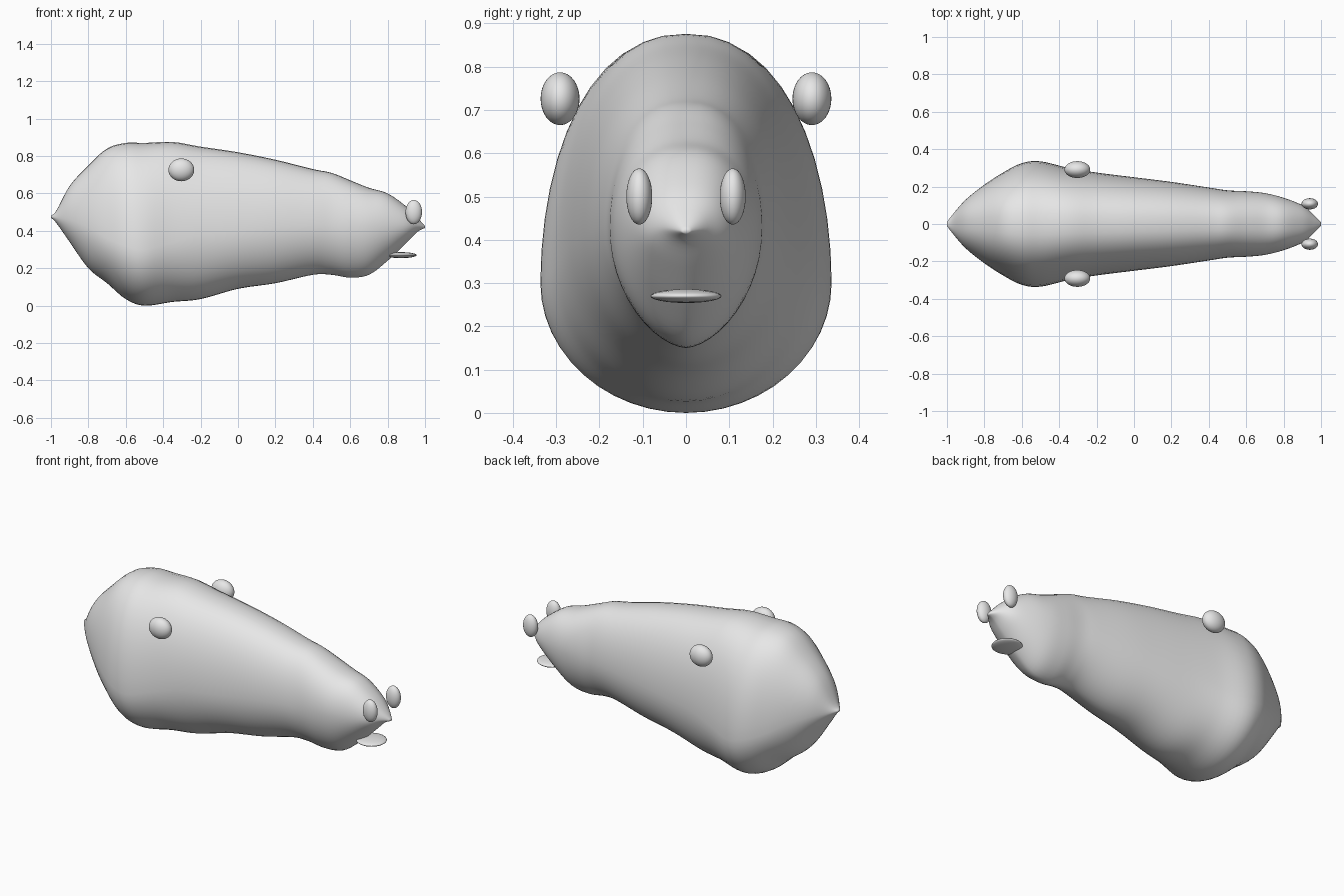
import bpy
import bmesh
from math import cos, sin, pi
from mathutils import Vector

if "Cube" in bpy.data.objects:
    bpy.data.objects.remove(bpy.data.objects["Cube"], do_unlink=True)

grey = bpy.data.materials.new("plain grey")
grey.use_nodes = True
grey.diffuse_color = (0.8, 0.8, 0.8, 1)
grey.node_tree.nodes["Principled BSDF"].inputs["Base Color"].default_value = (0.8, 0.8, 0.8, 1)


def finish(name, bm):
    mesh = bpy.data.meshes.new(name)
    bmesh.ops.recalc_face_normals(bm, faces=bm.faces)
    bm.to_mesh(mesh)
    bm.free()
    mesh.materials.append(grey)
    mesh.shade_smooth()
    obj = bpy.data.objects.new(name, mesh)
    bpy.context.collection.objects.link(obj)
    return obj


def ellipsoid(name, centre, radii):
    bm = bmesh.new()
    bmesh.ops.create_uvsphere(bm, u_segments=32, v_segments=16, radius=1)
    bmesh.ops.scale(bm, vec=radii, verts=bm.verts)
    bmesh.ops.translate(bm, vec=centre, verts=bm.verts)
    return finish(name, bm)


def spline(a, b, c, d, t):
    """Smooth curve between b and c."""
    return [q + t / 2 * (r - p + t * (2 * p - 5 * q + 4 * r - s + t * (3 * (q - r) + s - p)))
            for p, q, r, s in zip(a, b, c, d)]


# Body sections from tail to nose: x, bottom, top, half width, height of widest point
SECTIONS = [
    (-1, .47, .48, .01, .475), (-.97, .44, .51, .05, .47), (-.9, .34, .64, .13, .46),
    (-.8, .2, .75, .21, .42), (-.7, .12, .84, .275, .36), (-.6, .035, .87, .325, .32),
    (-.5, 0, .87, .335, .3), (-.35, .02, .875, .3, .34), (-.2, .035, .85, .275, .38),
    (0, .09, .82, .25, .4), (.2, .12, .78, .225, .42), (.4, .165, .73, .195, .43),
    (.5, .165, .71, .18, .43), (.6, .15, .67, .175, .43), (.7, .165, .63, .165, .43),
    (.8, .24, .6, .14, .43), (.9, .335, .53, .1, .43), (.96, .395, .47, .05, .43),
    (1, .415, .425, .008, .42),
]
SIDES = 48
STEPS = 5


def section_ring(bm, x, low, high, width, middle):
    ring = []
    front = min(max(x, 0), .6) / .6
    for i in range(SIDES):
        angle = 2 * pi * i / SIDES
        c, s = cos(angle), sin(angle)
        # Fuller back at the top, pointed belly toward the nose
        power = .85 if s > 0 else 1 + .2 * front
        y = width * abs(c) ** power * (1 if c > 0 else -1)
        z = middle + s * (high - middle if s > 0 else middle - low)
        ring.append(bm.verts.new((x, y, z)))
    return ring


bm = bmesh.new()
rings = []
last = len(SECTIONS) - 1
for i in range(last):
    near = [SECTIONS[min(max(i + k, 0), last)] for k in (-1, 0, 1, 2)]
    for j in range(STEPS):
        rings.append(section_ring(bm, *spline(*near, j / STEPS)))
rings.append(section_ring(bm, *SECTIONS[-1]))
for a, b in zip(rings, rings[1:]):
    for i in range(SIDES):
        k = (i + 1) % SIDES
        bm.faces.new((a[i], a[k], b[k], b[i]))
bm.faces.new(rings[0])
bm.faces.new(rings[-1])
finish("body", bm)

# Paired ears and eyes
for side, sign in (("left", 1), ("right", -1)):
    ellipsoid(side + "_ear", Vector((-.303, sign * .291, .726)), (.069, .045, .061))
    ellipsoid(side + "_eye", Vector((.94, sign * .108, .5)), (.044, .03, .065))

# Flat mouth under the nose
ellipsoid("mouth", Vector((.872, 0, .27)), (.083, .082, .016))
